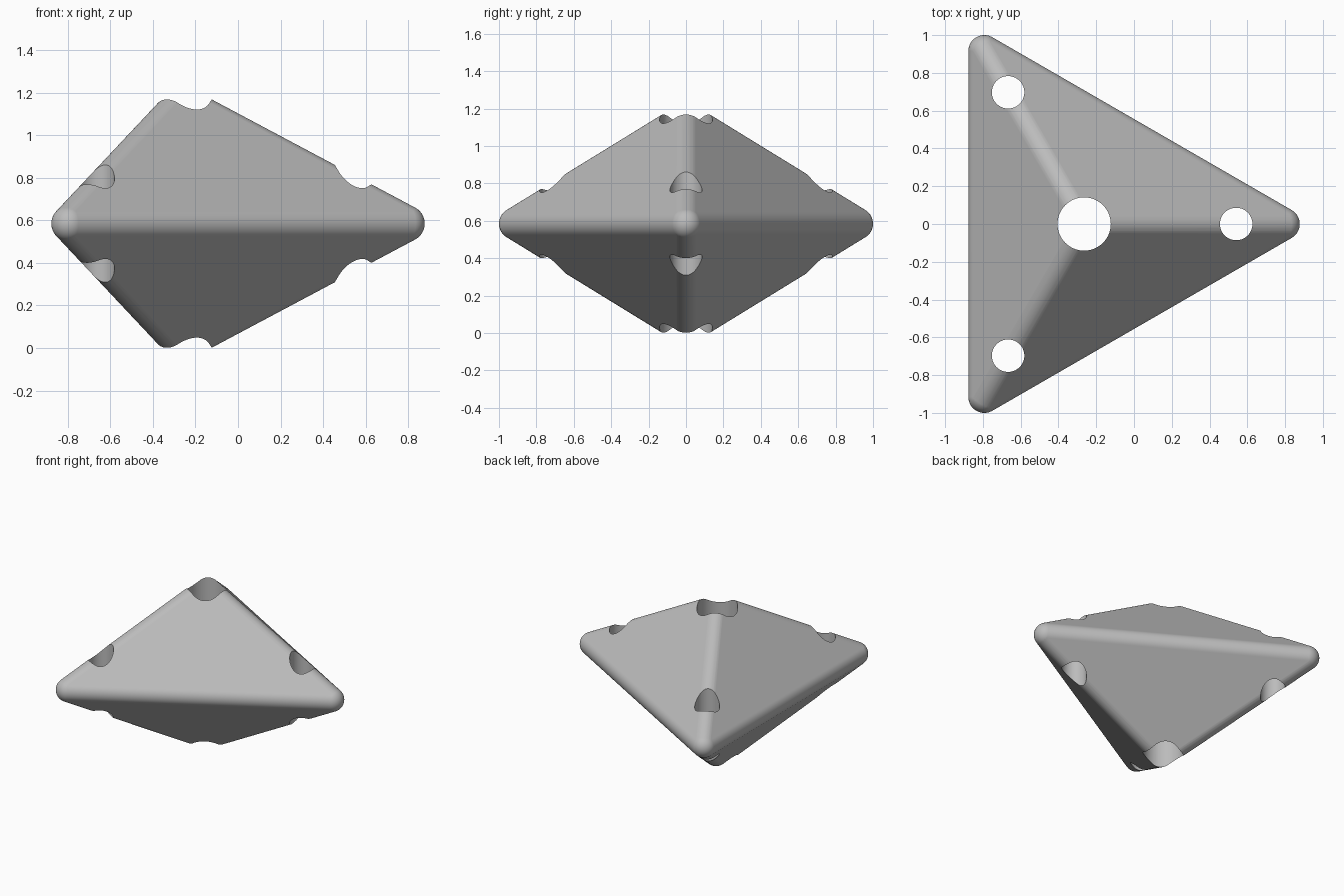
import bpy, bmesh
from math import cos, sin, sqrt, radians
from mathutils import Matrix, Vector

cube = bpy.data.objects.get("Cube")
if cube:
    bpy.data.objects.remove(cube, do_unlink=True)

ROUND = 0.085                    # edge radius
REACH = 2 * (1 - ROUND) / sqrt(3)   # axis to corner
RISE = 0.562                     # waist to apex
CENTRE = Vector((-0.264, 0, 0.585))


def around(radius):
    """Three points around the axis, one towards +x."""
    return [CENTRE + Vector((radius * cos(radians(a)), radius * sin(radians(a)), 0))
            for a in (0, 120, 240)]


def make_object(name, bm):
    mesh = bpy.data.meshes.new(name)
    bm.to_mesh(mesh)
    bm.free()
    obj = bpy.data.objects.new(name, mesh)
    bpy.context.collection.objects.link(obj)
    return obj


# Rounded triangular double pyramid: hull around five balls
bm = bmesh.new()
up = Vector((0, 0, RISE))
for point in around(REACH) + [CENTRE + up, CENTRE - up]:
    bmesh.ops.create_uvsphere(bm, u_segments=48, v_segments=24, radius=ROUND,
                              matrix=Matrix.Translation(point))
bm.faces.ensure_lookup_table()
bmesh.ops.delete(bm, geom=bm.faces[:], context='FACES_ONLY')
bmesh.ops.delete(bm, geom=bm.edges[:], context='EDGES_FACES') if bm.edges else None
hull = bmesh.ops.convex_hull(bm, input=bm.verts[:])
bmesh.ops.delete(bm, geom=[v for v in bm.verts if not v.link_faces], context='VERTS')
bmesh.ops.dissolve_limit(bm, angle_limit=radians(0.3), verts=bm.verts[:], edges=bm.edges[:])
bmesh.ops.recalc_face_normals(bm, faces=bm.faces[:])
body = make_object("double_pyramid_body", bm)

# Vertical holes: a wide one on the axis, a small one near each corner
bm = bmesh.new()
for point, radius in [(CENTRE, 0.141)] + [(p, 0.086) for p in around(0.805)]:
    bmesh.ops.create_cone(bm, cap_ends=True, segments=72, radius1=radius, radius2=radius,
                          depth=2, matrix=Matrix.Translation(point))
cutter = make_object("hole_cutter", bm)
cutter.hide_render = True

cut = body.modifiers.new("holes", 'BOOLEAN')
cut.operation = 'DIFFERENCE'
cut.solver = 'EXACT'
cut.object = cutter

bpy.ops.object.select_all(action='DESELECT')
body.select_set(True)
bpy.context.view_layer.objects.active = body
bpy.ops.object.modifier_apply(modifier=cut.name)
bpy.data.objects.remove(cutter, do_unlink=True)

# Smooth roundings, crisp hole rims, flat large faces
bpy.ops.object.shade_smooth_by_angle(angle=radians(25))
weighted = body.modifiers.new("flat_faces", 'WEIGHTED_NORMAL')
weighted.keep_sharp = True

# Single grey material
grey = bpy.data.materials.new("light_grey")
grey.use_nodes = True
colour = (0.5, 0.5, 0.5, 1)
grey.diffuse_color = colour
grey.node_tree.nodes["Principled BSDF"].inputs["Base Color"].default_value = colour
body.data.materials.clear()
body.data.materials.append(grey)
